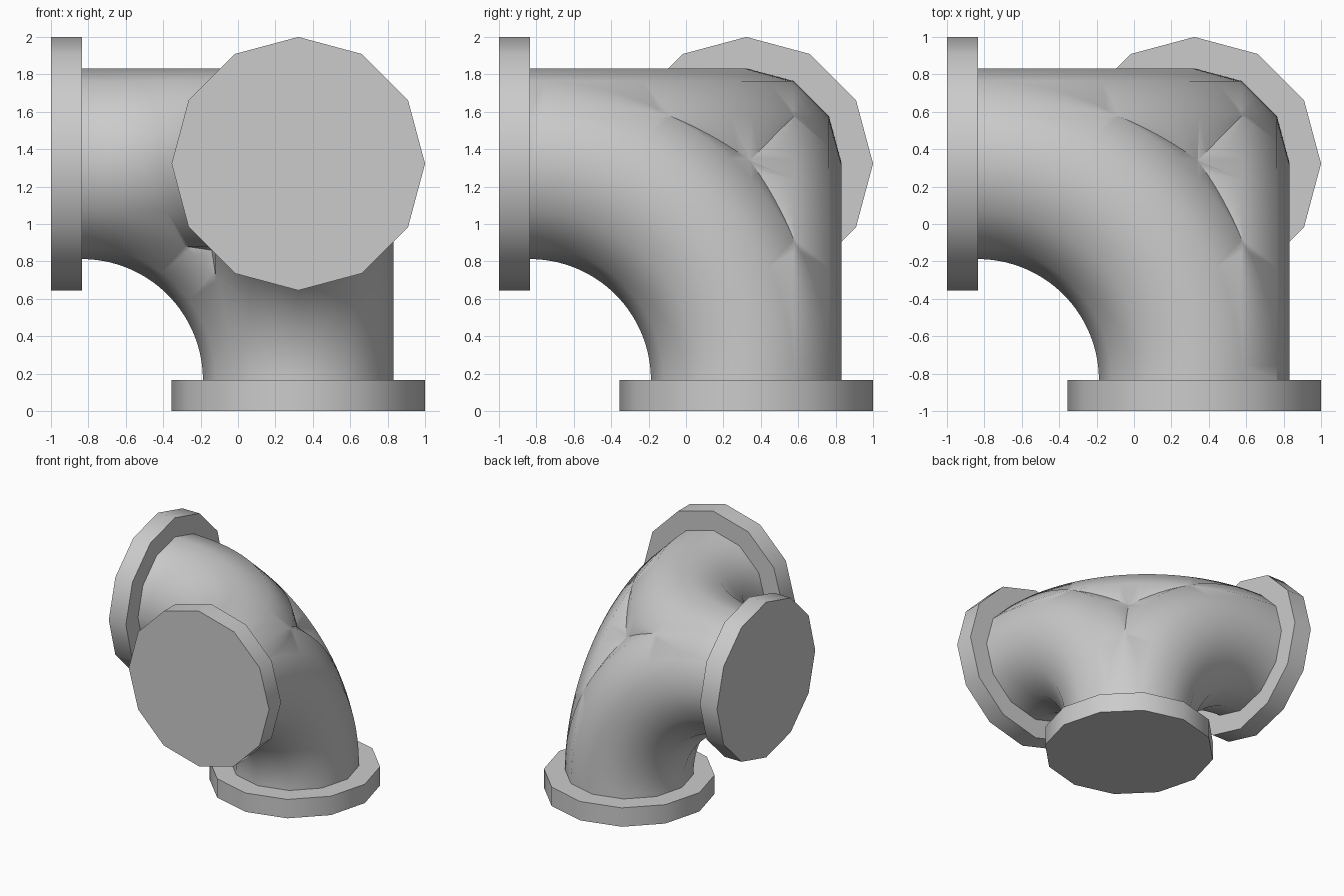
import bpy, bmesh
from math import sin, cos, pi, radians
from mathutils import Vector

if "Cube" in bpy.data.objects:
    bpy.data.objects.remove(bpy.data.objects["Cube"])

CORNER = Vector((-0.835, -0.835, 0.165))   # shared bend centre of the three elbows
BEND, PIPE, RIM, THICK = 1.1575, 0.51, 0.6775, 0.165
SIDES, STEPS = 12, 32


def place(p, turn):
    """Cycle the axes so one part serves all three directions."""
    return CORNER + Vector([p[(k - turn) % 3] for k in range(3)])


def loft(name, rings, turn):
    """Skin a list of rings and cap both ends."""
    bm = bmesh.new()
    loops = [[bm.verts.new(place(p, turn)) for p in ring] for ring in rings]
    for a, b in zip(loops, loops[1:]):
        for j in range(SIDES):
            k = (j + 1) % SIDES
            bm.faces.new((a[j], a[k], b[k], b[j]))
    bm.faces.new(loops[0])
    bm.faces.new(loops[-1])
    bmesh.ops.recalc_face_normals(bm, faces=bm.faces)
    mesh = bpy.data.meshes.new(name)
    bm.to_mesh(mesh)
    bm.free()
    obj = bpy.data.objects.new(name, mesh)
    bpy.context.collection.objects.link(obj)
    return obj


def activate(obj):
    bpy.ops.object.select_all(action='DESELECT')
    obj.select_set(True)
    bpy.context.view_layer.objects.active = obj


def smooth(obj):
    activate(obj)
    bpy.ops.object.shade_smooth_by_angle(angle=radians(35))


angles = [2 * pi * j / SIDES for j in range(SIDES)]

# Quarter-turn elbows, one per pair of openings
elbow_rings = []
for i in range(STEPS + 1):
    t = pi / 2 * i / STEPS
    elbow_rings.append([((BEND + PIPE * cos(a)) * cos(t),
                         (BEND + PIPE * cos(a)) * sin(t),
                         BEND + PIPE * sin(a)) for a in angles])
elbows = [loft("pipe_body" if n == 0 else f"elbow_{n}", elbow_rings, n) for n in range(3)]

# Merge the elbows into one three-way body
body = elbows[0]
activate(body)
for other in elbows[1:]:
    mod = body.modifiers.new("union", 'BOOLEAN')
    mod.operation = 'UNION'
    mod.solver = 'EXACT'
    mod.object = other
    bpy.ops.object.modifier_apply(modifier=mod.name)
    bpy.data.objects.remove(other)
smooth(body)

# Flange disc on each opening
flange_rings = [[(u, BEND + RIM * cos(a), BEND + RIM * sin(a)) for a in angles]
                for u in (-THICK, 0)]
for n, name in enumerate(("left_flange", "front_flange", "bottom_flange")):
    smooth(loft(name, flange_rings, n))
